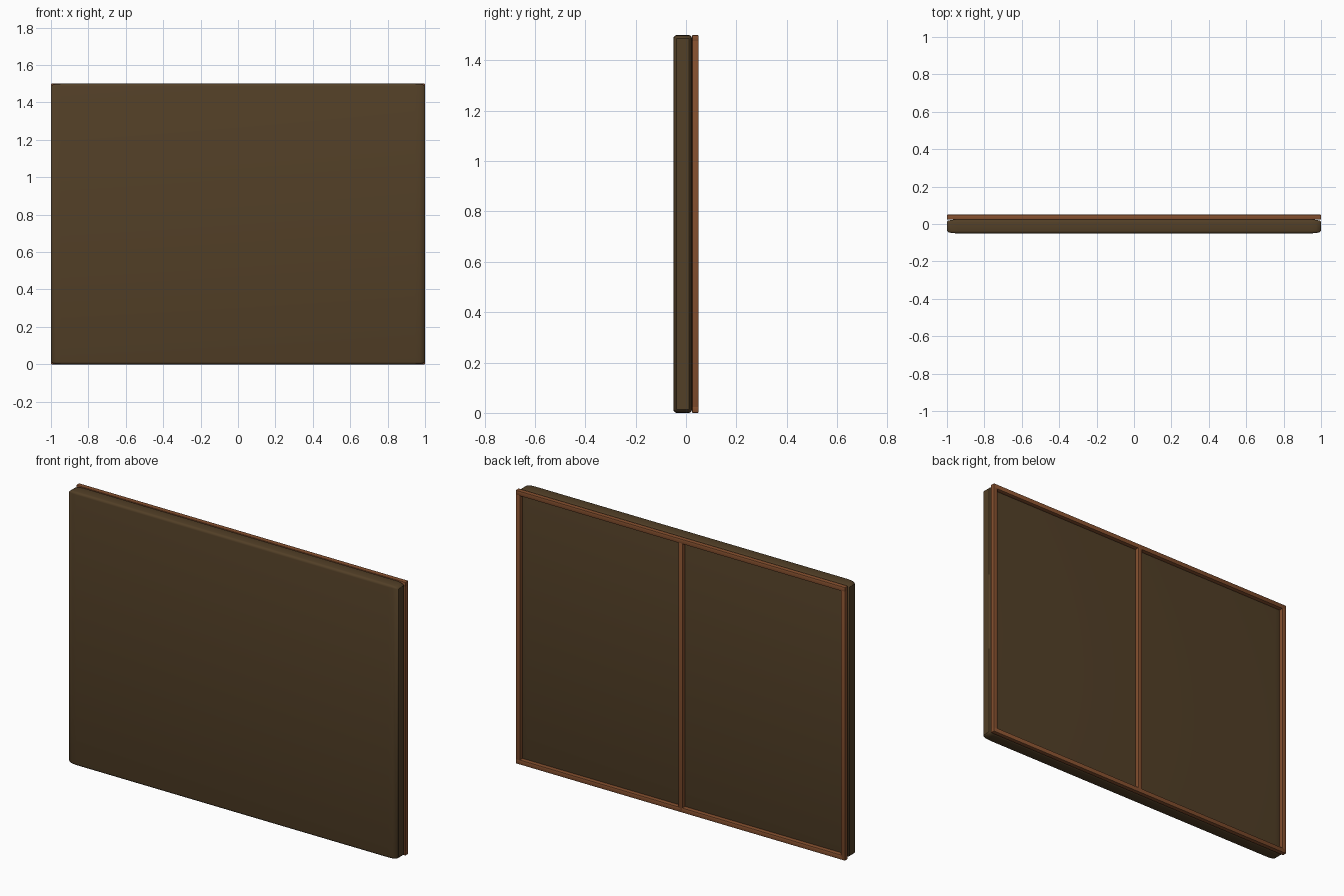
import bpy
import bmesh
import math
from mathutils import Vector

cube = bpy.data.objects.get("Cube")
if cube:
    bpy.data.objects.remove(cube, do_unlink=True)


def make_material(name, rgb):
    mat = bpy.data.materials.new(name)
    mat.use_nodes = True
    mat.diffuse_color = (*rgb, 1)
    bsdf = mat.node_tree.nodes["Principled BSDF"]
    bsdf.inputs["Base Color"].default_value = (*rgb, 1)
    bsdf.inputs["Roughness"].default_value = 0.8
    return mat


def rounded_box(name, low, high, bevel, mat, stretch=1.0, segments=3):
    """Box between two corners; stretch lengthens the rounding along x."""
    low, high = Vector(low), Vector(high)
    size = high - low
    bm = bmesh.new()
    bmesh.ops.create_cube(bm, size=1)
    bmesh.ops.scale(bm, vec=(size.x / stretch, size.y, size.z), verts=bm.verts)
    bmesh.ops.bevel(bm, geom=bm.edges[:], offset=bevel, segments=segments,
                    profile=0.5, affect='EDGES')
    bmesh.ops.scale(bm, vec=(stretch, 1, 1), verts=bm.verts)
    mesh = bpy.data.meshes.new(name)
    bm.to_mesh(mesh)
    bm.free()
    mesh.materials.append(mat)
    obj = bpy.data.objects.new(name, mesh)
    obj.location = (low + high) / 2
    bpy.context.collection.objects.link(obj)
    bpy.ops.object.select_all(action='DESELECT')
    obj.select_set(True)
    bpy.context.view_layer.objects.active = obj
    bpy.ops.object.shade_smooth_by_angle(angle=math.radians(40))
    return obj


dark_brown = make_material("dark brown cover", (0.085, 0.05, 0.02))
red_brown = make_material("red brown wood", (0.235, 0.08, 0.028))

H = 1.5          # overall height
W = 0.026        # width of a frame strip
BACK, SEAM = 0.05, 0.024

# Padded panel with soft corners
rounded_box("panel", (-1, -0.05, 0), (1, SEAM, H), 0.013, dark_brown, stretch=4)

# Wooden frame on the back: two rails, two stiles and a centre bar
for name, z in (("bottom_rail", 0), ("top_rail", H - W)):
    rounded_box(name, (-1, SEAM, z), (1, BACK, z + W), 0.003, red_brown, segments=2)
for name, x in (("right_stile", -1 + W / 2), ("centre_bar", 0), ("left_stile", 1 - W / 2)):
    rounded_box(name, (x - W / 2, SEAM, 0), (x + W / 2, BACK, H), 0.003,
                red_brown, segments=2)
